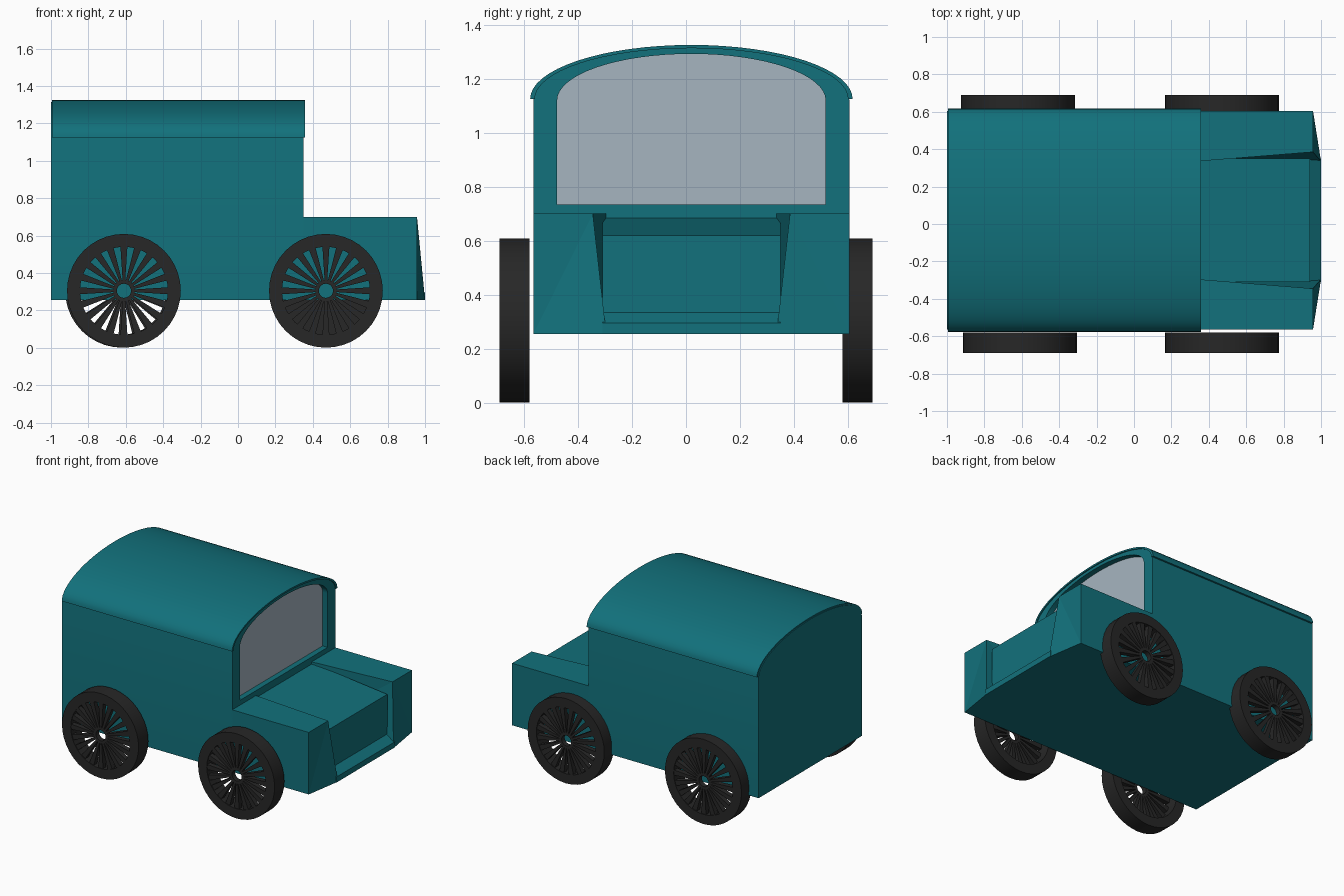
import bpy, bmesh, math

if "Cube" in bpy.data.objects:
    bpy.data.objects.remove(bpy.data.objects["Cube"])

YC = 0.02  # centre line of the body


def material(name, rgb):
    m = bpy.data.materials.new(name)
    m.diffuse_color = (*rgb, 1)
    m.use_nodes = True
    m.node_tree.nodes["Principled BSDF"].inputs["Base Color"].default_value = m.diffuse_color
    return m


TEAL = material("teal_paint", (0.006, 0.165, 0.2))
BLACK = material("dark_rubber", (0.02, 0.02, 0.02))
GLASS = material("grey_glass", (0.38, 0.46, 0.53))


def finish(name, bm, mat, smooth=False):
    bmesh.ops.recalc_face_normals(bm, faces=bm.faces)
    me = bpy.data.meshes.new(name)
    bm.to_mesh(me)
    bm.free()
    ob = bpy.data.objects.new(name, me)
    bpy.context.collection.objects.link(ob)
    me.materials.append(mat)
    if smooth:
        bpy.context.view_layer.objects.active = ob
        ob.select_set(True)
        bpy.ops.object.shade_smooth_by_angle(angle=math.radians(30))
        ob.select_set(False)
    return ob


def loft(bm, loops, cap_start=True, cap_end=True, closed=False):
    """Bridge equal-length closed loops of points, with optional caps."""
    rows = [[bm.verts.new(p) for p in loop] for loop in loops]
    n = len(rows[0])
    pairs = list(zip(rows, rows[1:])) + ([(rows[-1], rows[0])] if closed else [])
    for a, b in pairs:
        for i in range(n):
            j = (i + 1) % n
            bm.faces.new((a[i], a[j], b[j], b[i]))
    if cap_start and not closed:
        bm.faces.new(rows[0])
    if cap_end and not closed:
        bm.faces.new(rows[-1])


def arch(half, base, spring, rise, n=32):
    """Straight sides topped by a half ellipse, as (y, z) points."""
    pts = [(YC - half, base), (YC + half, base)]
    for i in range(n + 1):
        a = math.pi * i / n
        pts.append((YC + half * math.cos(a), spring + rise * math.sin(a)))
    return pts


def at_x(x, pts):
    return [(x, y, z) for y, z in pts]


# Cab with a recessed arched front opening
outer = arch(0.585, 0.255, 1.12, 0.195)
inner = arch(0.497, 0.735, 1.12, 0.172)
bm = bmesh.new()
loft(bm, [at_x(-1, outer), at_x(0.35, outer), at_x(0.35, inner), at_x(0.31, inner)],
     cap_end=False)
finish("cab", bm, TEAL, True)

# Windscreen
bm = bmesh.new()
bm.faces.new([bm.verts.new(p) for p in at_x(0.31, inner)])
finish("windscreen", bm, GLASS)

# Roof shell that slightly overhangs the cab
top = arch(0.597, 0, 1.125, 0.2)[2:]
low = arch(0.58, 0, 1.125, 0.188)[2:]
band = top + low[::-1]
bm = bmesh.new()
rows = [[bm.verts.new(p) for p in at_x(x, band)] for x in (-0.995, 0.357)]
n, half = len(band), len(top)
for i in range(n):
    j = (i + 1) % n
    bm.faces.new((rows[0][i], rows[0][j], rows[1][j], rows[1][i]))
for row in rows:
    for i in range(half - 1):
        bm.faces.new((row[i], row[i + 1], row[n - 2 - i], row[n - 1 - i]))
finish("roof", bm, TEAL, True)

# Sunken bonnet, grille and bumper as one side profile
profile = [(0.34, 0.255), (0.34, 0.685), (0.94, 0.62), (0.94, 0.335),
           (1.0, 0.295), (1.0, 0.255)]
bm = bmesh.new()
loft(bm, [[(x, YC + s * 0.33, z) for x, z in profile] for s in (-1, 1)])
finish("bonnet", bm, TEAL)

# Front fenders with slanted noses and inner walls
for side, label in ((-1, "right"), (1, "left")):
    rear = [(0.34, 0.585, 0.255), (0.34, 0.585, 0.7), (0.34, 0.315, 0.7), (0.34, 0.315, 0.255)]
    nose = [(0.957, 0.585, 0.255), (0.957, 0.585, 0.7), (0.957, 0.365, 0.7), (1.0, 0.315, 0.255)]
    bm = bmesh.new()
    loft(bm, [[(x, YC + side * y, z) for x, y, z in loop] for loop in (rear, nose)])
    bmesh.ops.triangulate(bm, faces=bm.faces)
    finish(label + "_fender", bm, TEAL)


# Wheels: rim ring, hub ring and flat tapered spokes
def ring(bm, r_out, r_in, y0, y1, n):
    def circle(r, y):
        return [(r * math.cos(2 * math.pi * i / n), y, r * math.sin(2 * math.pi * i / n))
                for i in range(n)]
    loft(bm, [circle(r_out, y0), circle(r_out, y1), circle(r_in, y1), circle(r_in, y0)],
         closed=True)


def wheel(name, x, side, turn):
    bm = bmesh.new()
    ring(bm, 0.304, 0.235, -0.055, 0.055, 40)
    ring(bm, 0.058, 0.038, 0.015, 0.05, 20)
    spokes = 20
    pitch = 2 * math.pi / spokes
    for k in range(spokes):
        a = k * pitch
        flat = [(r * math.cos(a + d * pitch), r * math.sin(a + d * pitch))
                for r, d in ((0.05, -0.42), (0.24, -0.25), (0.24, 0.25), (0.05, 0.42))]
        loft(bm, [[(px, y, pz) for px, pz in flat] for y in (0.015, 0.05)])
    c, s = math.cos(turn), math.sin(turn)
    for v in bm.verts:
        px, py, pz = v.co
        v.co = (x + px * c - pz * s, side * (0.635 + py), 0.305 + px * s + pz * c)
    finish(name, bm, BLACK, True)


wheel("front_right_wheel", 0.47, -1, 0)
wheel("rear_right_wheel", -0.61, -1, 0)
wheel("front_left_wheel", 0.47, 1, math.pi / 20)
wheel("rear_left_wheel", -0.62, 1, 0)
